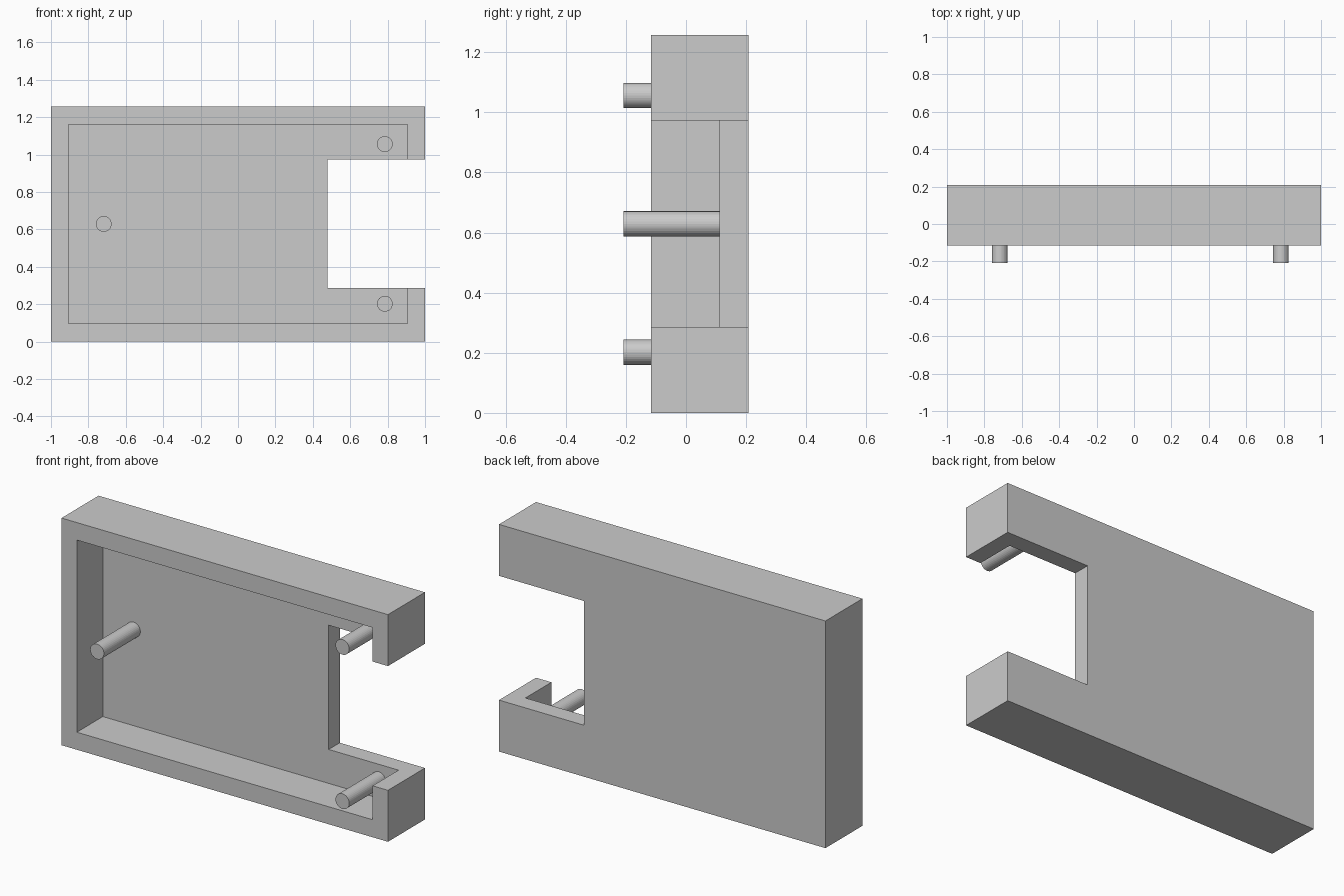
import bpy, bmesh
from math import pi

if "Cube" in bpy.data.objects:
    bpy.data.objects.remove(bpy.data.objects["Cube"])

FRONT, FLOOR, BACK, PIN_FRONT = -0.116, 0.111, 0.208, -0.208
HEIGHT = 1.258
MID = HEIGHT / 2


def extrude_profile(name, points, y0, y1):
    """Solid made from an x-z outline pushed along y."""
    bm = bmesh.new()
    face = bm.faces.new([bm.verts.new((x, y0, z)) for x, z in points])
    new = bmesh.ops.extrude_face_region(bm, geom=[face])["geom"]
    verts = [v for v in new if isinstance(v, bmesh.types.BMVert)]
    bmesh.ops.translate(bm, verts=verts, vec=(0, y1 - y0, 0))
    bmesh.ops.recalc_face_normals(bm, faces=bm.faces)
    mesh = bpy.data.meshes.new(name)
    bm.to_mesh(mesh)
    bm.free()
    obj = bpy.data.objects.new(name, mesh)
    bpy.context.collection.objects.link(obj)
    return obj


# Cover: slab with a rectangular notch in the right side
low, high, notch = 0.285, HEIGHT - 0.285, 0.478
cover = extrude_profile("cover_shell", [
    (-1, 0), (1, 0), (1, low), (notch, low),
    (notch, high), (1, high), (1, HEIGHT), (-1, HEIGHT)], FRONT, BACK)

# Hollow the front, leaving a rim and a back panel
ix, rim = 0.906, 0.097
cutter = extrude_profile("cavity_cutter", [
    (-ix, rim), (ix, rim), (ix, HEIGHT - rim), (-ix, HEIGHT - rim)],
    FRONT - 0.2, FLOOR)
cutter.hide_render = True
mod = cover.modifiers.new("cavity", 'BOOLEAN')
mod.operation = 'DIFFERENCE'
mod.solver = 'EXACT'
mod.object = cutter
bpy.context.view_layer.objects.active = cover
bpy.ops.object.modifier_apply(modifier=mod.name)
bpy.data.objects.remove(cutter)

# Mounting pins standing on the back panel
pins = {"pin_left": (-0.718, MID),
        "pin_upper_right": (0.785, MID + 0.427),
        "pin_lower_right": (0.785, MID - 0.427)}
for name, (x, z) in pins.items():
    bpy.ops.mesh.primitive_cylinder_add(
        vertices=32, radius=0.042, depth=FLOOR - PIN_FRONT,
        location=(x, (FLOOR + PIN_FRONT) / 2, z), rotation=(pi / 2, 0, 0))
    bpy.context.object.name = name
